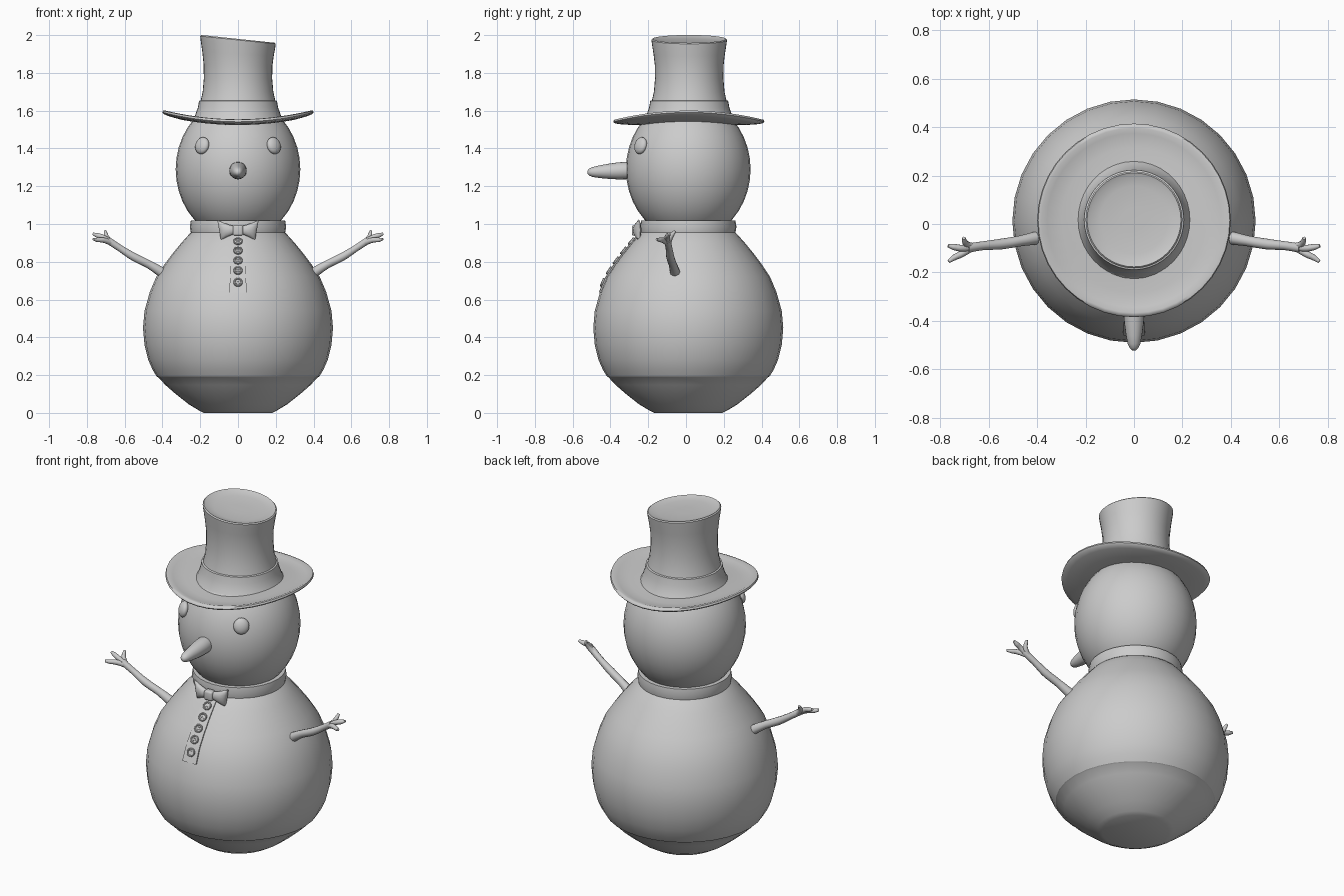
import bpy, bmesh, math
from mathutils import Vector, Matrix

if "Cube" in bpy.data.objects:
    bpy.data.objects.remove(bpy.data.objects["Cube"])

CY = 0.012  # the stacked parts sit slightly behind the origin


def finish(name, bm, angle=35, matrix=None):
    bmesh.ops.remove_doubles(bm, verts=bm.verts, dist=1e-5)
    bmesh.ops.recalc_face_normals(bm, faces=bm.faces)
    me = bpy.data.meshes.new(name)
    bm.to_mesh(me)
    bm.free()
    ob = bpy.data.objects.new(name, me)
    bpy.context.collection.objects.link(ob)
    if matrix:
        ob.matrix_world = matrix
    smooth(ob, angle)
    return ob


def smooth(ob, angle=35):
    bpy.ops.object.select_all(action='DESELECT')
    ob.select_set(True)
    bpy.context.view_layer.objects.active = ob
    bpy.ops.object.shade_smooth_by_angle(angle=math.radians(angle))


def loft(bm, rings, closed=False, caps=True):
    rows = [[bm.verts.new(p) for p in ring] for ring in rings]
    n = len(rows[0])
    for i in range(len(rows) if closed else len(rows) - 1):
        a, b = rows[i], rows[(i + 1) % len(rows)]
        for j in range(n):
            k = (j + 1) % n
            bm.faces.new((a[j], a[k], b[k], b[j]))
    if caps and not closed:
        bm.faces.new(rows[0])
        bm.faces.new(rows[-1])


def lathe(name, profile, seg=32, closed=False, angle=35, matrix=None, warp=None):
    bm = bmesh.new()
    turns = [2 * math.pi * j / seg for j in range(seg)]
    loft(bm, [[(r * math.cos(t), r * math.sin(t), z) for t in turns] for r, z in profile], closed)
    if warp:
        for v in bm.verts:
            v.co.z += warp(v.co)
    return finish(name, bm, angle, matrix or Matrix.Translation((0, CY, 0)))


def ellipsoid(name, loc, scale, direction=(0, 0, 1), seg=32, rings=20):
    bm = bmesh.new()
    bmesh.ops.create_uvsphere(bm, u_segments=seg, v_segments=rings, radius=1)
    bmesh.ops.scale(bm, vec=scale, verts=bm.verts)
    rot = Vector(direction).to_track_quat('Z', 'Y').to_matrix().to_4x4()
    return finish(name, bm, 60, Matrix.Translation(loc) @ rot)


# Body: big snowball with a flat foot and a seam low down
BODY = [(0.18, 0.0), (0.205, 0.012), (0.26, 0.045), (0.33, 0.1), (0.385, 0.148), (0.422, 0.188),
        (0.430, 0.192), (0.452, 0.228), (0.475, 0.28), (0.495, 0.36), (0.503, 0.45), (0.495, 0.54),
        (0.467, 0.64), (0.433, 0.72), (0.39, 0.785), (0.345, 0.845), (0.30, 0.9), (0.255, 0.95),
        (0.2, 0.99)]
lathe("body", BODY, angle=30)


def body_radius(z):
    for (r0, z0), (r1, z1) in zip(BODY, BODY[1:]):
        if z0 <= z <= z1:
            return r0 + (r1 - r0) * (z - z0) / (z1 - z0)
    return BODY[-1][0]


# Head
ellipsoid("head", (0, CY, 1.29), (0.33, 0.33, 0.375))

# Collar band
lathe("collar", [(0.225, 0.955), (0.25, 0.955), (0.255, 0.985), (0.25, 1.018), (0.225, 1.018)], closed=True)

# Hat crown with band, slanted and dished top
lathe("hat_crown", [(0.242, 1.548), (0.228, 1.572), (0.213, 1.615), (0.206, 1.652), (0.197, 1.655),
                    (0.187, 1.70), (0.181, 1.77), (0.182, 1.84), (0.189, 1.90), (0.197, 1.95),
                    (0.2, 1.974), (0.194, 1.98), (0.18, 1.974), (0.14, 1.967), (0.05, 1.965)], seg=40,
      matrix=Matrix.Translation((0, 0.017, 0)),
      warp=lambda c: -0.1 * c.x * max(0, (c.z - 1.8) / 0.17) if c.z > 1.8 else 0)

# Hat brim, raised at the sides and dipped at front and back
lathe("hat_brim", [(0.2, 1.53), (0.3, 1.538), (0.37, 1.550), (0.393, 1.558), (0.4, 1.566), (0.396, 1.576),
                   (0.382, 1.577), (0.36, 1.568), (0.3, 1.558), (0.2, 1.558)], seg=40, closed=True,
      angle=60, matrix=Matrix.Translation((0, 0.015, 0)),
      warp=lambda c: 0.025 * (c.x ** 2 - c.y ** 2) / 0.16)

# Eyes
for side, s in (("left", -1), ("right", 1)):
    ellipsoid(side + "_eye", (s * 0.19, -0.24, 1.415), (0.043, 0.046, 0.024),
              (s * 0.62, -0.75, 0.25), 20, 12)

# Carrot nose, drooping slightly
nose = Matrix.Translation((0, -0.27, 1.285)) @ Vector((0, -1, -0.045)).to_track_quat('Z', 'Y').to_matrix().to_4x4()
lathe("nose", [(0.04, 0), (0.046, 0.05), (0.045, 0.09), (0.040, 0.14), (0.033, 0.19), (0.026, 0.225),
               (0.018, 0.243), (0.008, 0.252)], seg=20, angle=60, matrix=nose)

# Button strip wrapped on the chest
bm = bmesh.new()
rings = []
for i in range(13):
    z = 0.637 + 0.3 * i / 12
    w = 0.045 - 0.008 * i / 12
    rad = body_radius(z)
    ring = []
    for lift, xs in ((0.006, (-w, 0, w)), (-0.015, (w, 0, -w))):
        ring += [(x, CY - math.sqrt((rad + lift) ** 2 - x * x), z) for x in xs]
    rings.append(ring)
loft(bm, rings)
finish("button_strip", bm)

# Buttons with a raised rim and four thread studs
for i, z in enumerate((0.69, 0.752, 0.805, 0.857, 0.907)):
    slope = (body_radius(z - 0.02) - body_radius(z + 0.02)) / 0.04
    n = Vector((0, -1, slope)).normalized()
    m = Matrix.Translation((0, CY - body_radius(z) - 0.005, z)) @ n.to_track_quat('Z', 'Y').to_matrix().to_4x4()
    lathe(f"button_{i + 1}", [(0.024, -0.006), (0.024, 0.007), (0.021, 0.010), (0.017, 0.009),
                              (0.015, 0.005), (0.004, 0.005)], seg=16, matrix=m)
    bm = bmesh.new()
    for x in (-0.005, 0.005):
        for y in (-0.005, 0.005):
            bmesh.ops.create_cone(bm, cap_ends=True, segments=8, radius1=0.003, radius2=0.003, depth=0.004,
                                  matrix=Matrix.Translation((x, y, 0.006)))
    finish(f"button_studs_{i + 1}", bm, matrix=m)

# Bow tie: two flared wings and a knot
for side, s in (("left", -1), ("right", 1)):
    bm = bmesh.new()
    rings = []
    for x, h, d, y in ((0.012, 0.02, 0.012, -0.262), (0.04, 0.027, 0.02, -0.262), (0.07, 0.039, 0.022, -0.258),
                       (0.09, 0.049, 0.017, -0.253), (0.1, 0.056, 0.008, -0.25)):
        rings.append([(s * (x + (0.1 * x * math.sin(t))), y + d * math.cos(t), 0.968 + h * math.sin(t))
                      for t in [2 * math.pi * k / 16 for k in range(16)]])
    loft(bm, rings)
    finish("bow_" + side, bm, 50)
bm = bmesh.new()
bmesh.ops.create_cube(bm, size=1, matrix=Matrix.Translation((0, -0.266, 0.966)) @ Matrix.Diagonal((0.054, 0.042, 0.056, 1)))
bmesh.ops.bevel(bm, geom=bm.edges[:], offset=0.011, segments=3, affect='EDGES', profile=0.5)
finish("bow_knot", bm, 50)

# Twig arms: a tapered limb with three fingers each
ARM = [(0.36, -0.05, 0.715, 0.030), (0.405, -0.058, 0.745, 0.027), (0.47, -0.07, 0.785, 0.022),
       (0.55, -0.083, 0.825, 0.022), (0.625, -0.09, 0.872, 0.018), (0.69, -0.1, 0.915, 0.019)]
FINGERS = [[(0.67, -0.098, 0.9, 0.015), (0.715, -0.125, 0.915, 0.014), (0.745, -0.14, 0.916, 0.012), (0.766, -0.155, 0.92, 0.007)],
           [(0.67, -0.098, 0.9, 0.015), (0.715, -0.1, 0.93, 0.014), (0.745, -0.095, 0.94, 0.013), (0.768, -0.09, 0.948, 0.007)],
           [(0.66, -0.095, 0.892, 0.015), (0.69, -0.085, 0.922, 0.014), (0.7, -0.072, 0.945, 0.011), (0.703, -0.058, 0.963, 0.007)]]
for side, s in (("left", -1), ("right", 1)):
    cu = bpy.data.curves.new(side + "_arm", 'CURVE')
    cu.dimensions = '3D'
    cu.bevel_depth = 1
    cu.bevel_resolution = 3
    cu.resolution_u = 6
    cu.use_fill_caps = True
    for path in [ARM] + FINGERS:
        sp = cu.splines.new('BEZIER')
        sp.bezier_points.add(len(path) - 1)
        for p, (x, y, z, r) in zip(sp.bezier_points, path):
            p.co = (s * x, y, z)
            p.radius = r
            p.handle_left_type = p.handle_right_type = 'AUTO'
    ob = bpy.data.objects.new(side + "_arm", cu)
    bpy.context.collection.objects.link(ob)
    bpy.ops.object.select_all(action='DESELECT')
    ob.select_set(True)
    bpy.context.view_layer.objects.active = ob
    bpy.ops.object.convert(target='MESH')
    smooth(bpy.context.view_layer.objects.active, 50)
